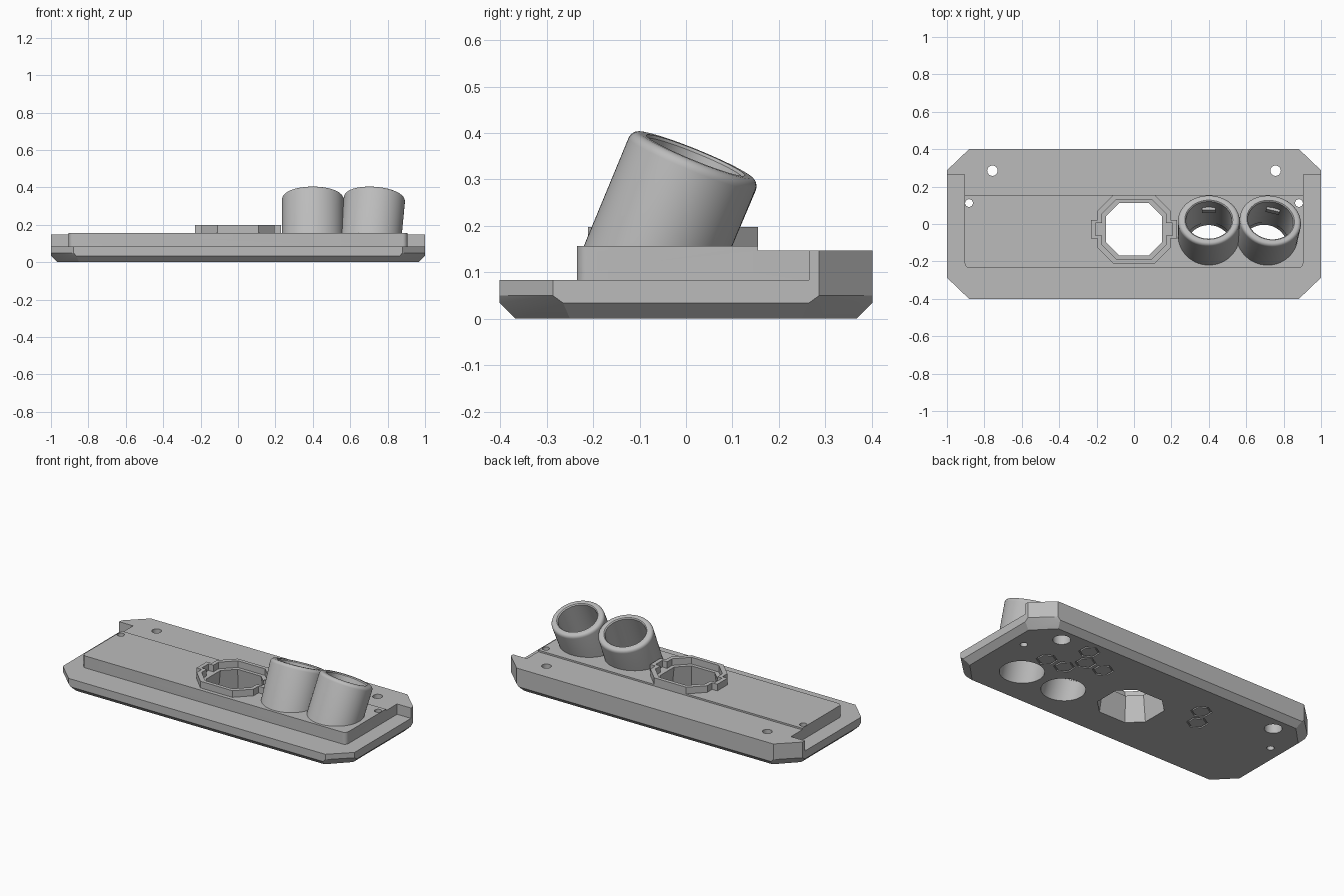
import bpy, bmesh, math
from mathutils import Matrix, Vector

old = bpy.data.objects.get("Cube")
if old:
    bpy.data.objects.remove(old, do_unlink=True)

grey = bpy.data.materials.new("plain_grey")
grey.use_nodes = True
GREY = (0.5, 0.5, 0.5, 1)
grey.diffuse_color = GREY
grey.node_tree.nodes["Principled BSDF"].inputs["Base Color"].default_value = GREY


def finish(bm, name, matrix=None):
    bmesh.ops.recalc_face_normals(bm, faces=bm.faces)
    mesh = bpy.data.meshes.new(name)
    bm.to_mesh(mesh)
    bm.free()
    mesh.materials.append(grey)
    if matrix:
        mesh.transform(matrix)
    obj = bpy.data.objects.new(name, mesh)
    bpy.context.collection.objects.link(obj)
    return obj


def select(obj):
    bpy.ops.object.select_all(action="DESELECT")
    obj.select_set(True)
    bpy.context.view_layer.objects.active = obj


def combine(target, other, operation):
    """Boolean one object into another and drop the helper."""
    other.hide_render = True
    mod = target.modifiers.new(operation.title(), "BOOLEAN")
    mod.operation, mod.solver, mod.object = operation, "EXACT", other
    select(target)
    bpy.ops.object.modifier_apply(modifier=mod.name)
    bpy.data.objects.remove(other, do_unlink=True)


def smooth(obj, degrees=30):
    select(obj)
    bpy.ops.object.shade_smooth_by_angle(angle=math.radians(degrees))


def loft(name, lower, upper, z0, z1, matrix=None):
    """Solid between two outlines with equal point counts."""
    bm = bmesh.new()
    a = [bm.verts.new((x, y, z0)) for x, y in lower]
    b = [bm.verts.new((x, y, z1)) for x, y in upper]
    bm.faces.new(a)
    bm.faces.new(b)
    for i in range(len(a)):
        j = (i + 1) % len(a)
        bm.faces.new((a[i], a[j], b[j], b[i]))
    return finish(bm, name, matrix)


def prism(name, outline, z0, z1, matrix=None):
    return loft(name, outline, outline, z0, z1, matrix)


def four_way(quarter, cx=0, cy=0):
    """Mirror a first-quadrant outline into a full loop."""
    flip = quarter[::-1]
    loop = (quarter + [(-x, y) for x, y in flip]
            + [(-x, -y) for x, y in quarter] + [(x, -y) for x, y in flip])
    return [(x + cx, y + cy) for x, y in loop]


def ring(rx, ry, n, cx=0, cy=0, turn=0.0):
    return [(cx + rx * math.cos(turn + math.tau * i / n),
             cy + ry * math.sin(turn + math.tau * i / n)) for i in range(n)]


# Base plate: chamfered octagonal slab
LOW, BACK, PANEL = 0.083, 0.147, 0.157
bm = bmesh.new()
for z, quarter in ((0, [(0.965, 0.25), (0.85, 0.367)]),
                   (0.034, [(1, 0.265), (0.865, 0.402)]),
                   (0.05, [(1, 0.287), (0.88, 0.402)]),
                   (LOW, [(1, 0.287), (0.88, 0.402)])):
    for x, y in four_way(quarter):
        bm.verts.new((x, y, z))
bmesh.ops.convex_hull(bm, input=bm.verts)
bmesh.ops.dissolve_limit(bm, angle_limit=0.01, verts=bm.verts, edges=bm.edges)
base = finish(bm, "base_plate")

# Raised back step that wraps down into the rounded front panel
corner = [(0.88 + 0.025 * math.sin(t), -0.21 - 0.025 * math.cos(t))
          for t in (math.pi / 2 * i / 6 for i in range(7))]
front = [(-x, y) for x, y in corner[::-1]] + corner
step = front + [(0.905, 0.265), (1, 0.265), (1, 0.287), (0.88, 0.402),
                (-0.88, 0.402), (-1, 0.287), (-1, 0.265), (-0.905, 0.265)]
combine(base, prism("back_step", step, 0.06, BACK), "UNION")
panel = front + [(0.905, 0.155), (-0.905, 0.155)]
combine(base, prism("front_panel", panel, 0.1, PANEL), "UNION")

# Flared octagonal opening
OY = -0.028
mouth = four_way([(0.15, 0.07), (0.08, 0.139)], 0, OY)
wide = four_way([(0.172, 0.08), (0.091, 0.158)], 0, OY)
combine(base, loft("opening_cutter", wide, mouth, -0.001, PANEL + 0.002), "DIFFERENCE")

# Screw holes, the back pair counterbored from below
for side in (-1, 1):
    combine(base, prism("screw_cutter", ring(0.028, 0.028, 16, side * 0.757, 0.285), -0.1, 0.3), "DIFFERENCE")
    combine(base, prism("bore_cutter", ring(0.05, 0.05, 16, side * 0.757, 0.285), -0.1, 0.06), "DIFFERENCE")
    combine(base, prism("pin_cutter", ring(0.021, 0.021, 16, side * 0.882, 0.112), -0.1, 0.3), "DIFFERENCE")

# Engraved hexagon outlines underneath
for x, y in ((0.555, 0.28), (0.492, 0.175), (0.368, 0.175), (0.555, 0.067),
             (0.68, 0.067), (-0.335, 0.175), (-0.397, 0.067)):
    groove = prism("groove_cutter", ring(0.06, 0.06, 6, x, y, math.pi / 6), -0.02, 0.008)
    combine(groove, prism("groove_core", ring(0.05, 0.05, 6, x, y, math.pi / 6), -0.05, 0.05), "DIFFERENCE")
    combine(base, groove, "DIFFERENCE")


# Raised collar with side tabs around the opening
def tabbed(a, b, cut, tab, half):
    return four_way([(tab, half), (a, half), (a, b - cut), (a - cut, b)], 0, OY)


collar = prism("opening_collar", tabbed(0.195, 0.183, 0.085, 0.23, 0.05), 0.15, 0.198)
combine(collar, prism("collar_cutter", tabbed(0.172, 0.16, 0.078, 0.205, 0.033), 0.1, 0.3), "DIFFERENCE")


# Tilted oval tubes
RX, RY, IX, IY, TOP = 0.165, 0.147, 0.122, 0.108, 0.212
LEAN = math.radians(23)


def tube(name, x, yaw):
    place = (Matrix.Translation((x, -0.06, PANEL)) @ Matrix.Rotation(yaw, 4, "Z")
             @ Matrix.Rotation(-LEAN, 4, "X"))
    # Wall profile: (0 = bore, 1 = outside) and height, with a rounded lip
    lip = [(1 - 0.45 * (1 - math.cos(t)), TOP - 0.02 + 0.02 * math.sin(t))
           for t in (math.pi / 2 * i / 5 for i in range(6))]
    profile = [(1, -0.085)] + lip + [(0.15, TOP), (0, TOP - 0.006), (0, -0.085)]
    bm = bmesh.new()
    loops = [[bm.verts.new((px, py, z)) for px, py in
              ring(IX + (RX - IX) * w, IY + (RY - IY) * w, 56)] for w, z in profile]
    for k, a in enumerate(loops):
        b = loops[(k + 1) % len(loops)]
        for i in range(len(a)):
            j = (i + 1) % len(a)
            bm.faces.new((a[i], a[j], b[j], b[i]))
    smooth(finish(bm, name, place), 35)
    # Small locating key on the back of the bore
    key = [(-0.037, 0.092), (0.037, 0.092), (0.037, 0.114), (-0.037, 0.114)]
    prism(name + "_key", key, 0.09, 0.13, place)
    bore = prism("tube_cutter", ring(IX + 0.003, IY + 0.003, 56), -0.35, 0.15, place)
    combine(base, bore, "DIFFERENCE")


tube("inner_tube", 0.4, 0)
tube("outer_tube", 0.712, math.radians(-13))
smooth(base)
